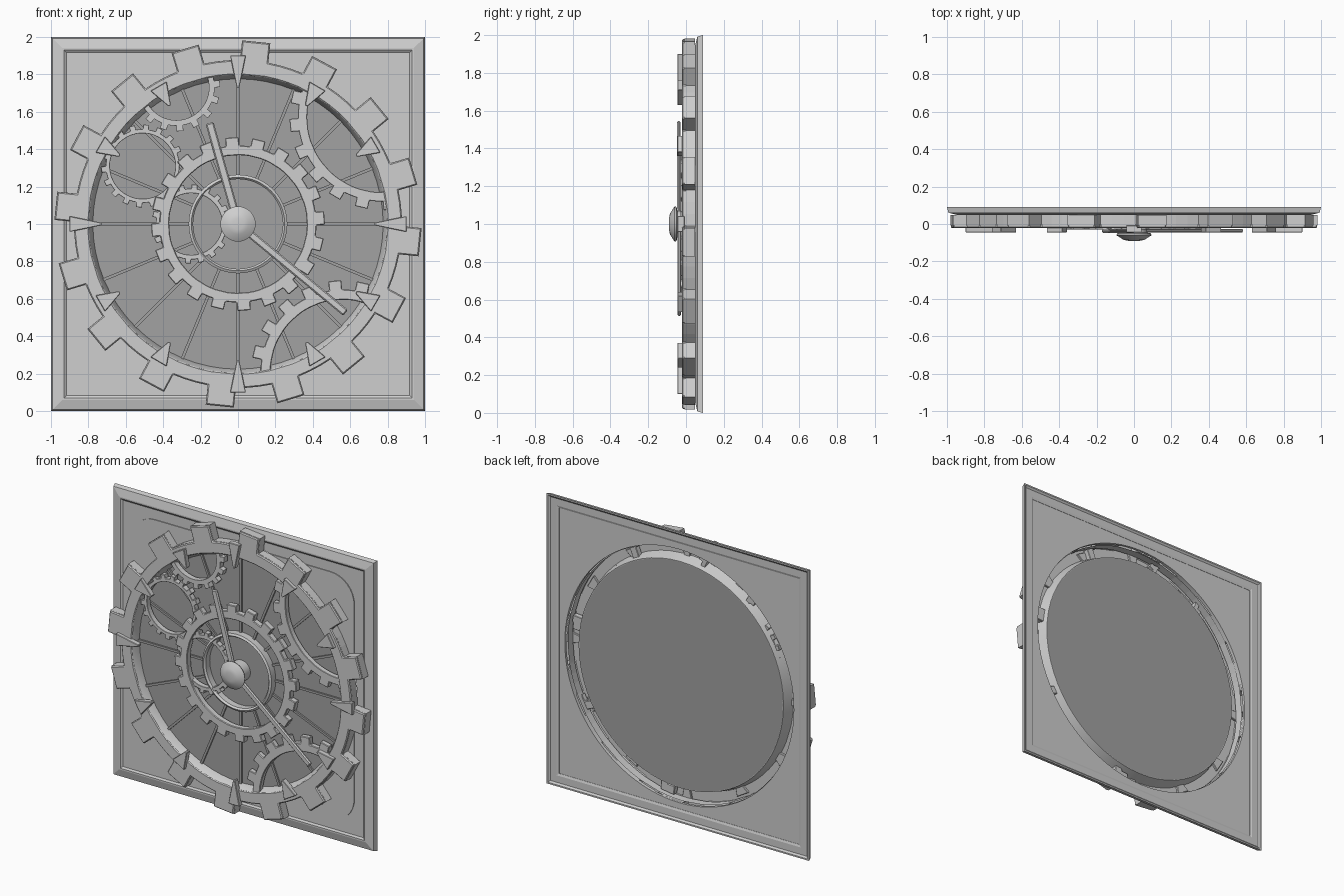
import bpy, bmesh
from math import sin, cos, pi, radians, hypot, sqrt, atan2

if "Cube" in bpy.data.objects:
    bpy.data.objects.remove(bpy.data.objects["Cube"])


def material(name, value):
    m = bpy.data.materials.new(name)
    m.use_nodes = True
    col = (value, value, value, 1)
    m.diffuse_color = col
    m.node_tree.nodes["Principled BSDF"].inputs["Base Color"].default_value = col
    return m


LIGHT = material("light grey", 0.62)
DARK = material("dark grey", 0.36)
CZ = 1.0            # height of the dial centre
CLIP = 0.86         # side gears end under the outer ring


def finish(name, bm, mat, bevel=0, smooth=False):
    bmesh.ops.recalc_face_normals(bm, faces=bm.faces)
    me = bpy.data.meshes.new(name)
    bm.to_mesh(me)
    bm.free()
    me.materials.append(mat)
    ob = bpy.data.objects.new(name, me)
    bpy.context.collection.objects.link(ob)
    if bevel:
        mod = ob.modifiers.new("bevel", 'BEVEL')
        mod.width = bevel
        mod.segments = 1
        mod.limit_method = 'ANGLE'
        mod.angle_limit = radians(40)
    if smooth:
        bpy.ops.object.select_all(action='DESELECT')
        ob.select_set(True)
        bpy.context.view_layer.objects.active = ob
        bpy.ops.object.shade_smooth_by_angle(angle=radians(30))
    return ob


def lathe(name, profile, sides, mat, start=0.0, closed=False, smooth=True):
    """Turn (radius, y) points around the dial axis."""
    bm = bmesh.new()
    loops = []
    for r, y in profile:
        loops.append([bm.verts.new((r * cos(start + 2 * pi * i / sides), y,
                                    CZ + r * sin(start + 2 * pi * i / sides)))
                      for i in range(sides)])
    pairs = list(zip(loops, loops[1:]))
    if closed:
        pairs.append((loops[-1], loops[0]))
    else:
        bm.faces.new(loops[0])
        bm.faces.new(loops[-1])
    for a, b in pairs:
        for i in range(sides):
            j = (i + 1) % sides
            bm.faces.new((a[i], a[j], b[j], b[i]))
    return finish(name, bm, mat, smooth=smooth)


def prism(name, pts, y0, y1, mat, angle=0.0, bevel=0):
    """Extrude an (along, across) outline turned by an angle about the centre."""
    bm = bmesh.new()
    c, s = cos(angle), sin(angle)
    rows = [[bm.verts.new((u * c - v * s, y, CZ + u * s + v * c)) for u, v in pts]
            for y in (y0, y1)]
    n = len(pts)
    for row in rows:
        bm.faces.new(row)
    for i in range(n):
        j = (i + 1) % n
        bm.faces.new((rows[0][i], rows[0][j], rows[1][j], rows[1][i]))
    return finish(name, bm, mat, bevel)


def gear(name, cx, cz, r_in, root, tip, teeth, width, y0, y1,
         phase=0.0, bevel=0.005, clip=None, back=True):
    """Toothed ring; with clip, it is trimmed to a circle about the dial."""
    outline = []
    for k in range(teeth):
        a = radians(phase) + 2 * pi * k / teeth
        step = 2 * pi / teeth
        hr, ht = width / 2 / root, width / 2 / tip
        outline += [(a - hr, root), (a - ht, tip), (a + ht, tip), (a + hr, root)]
        gap = step - 2 * hr
        outline += [(a + hr + gap * f, root) for f in (1 / 3, 2 / 3)]

    def point(a, r):
        x, z = cx + r * cos(a), cz + r * sin(a)
        d = hypot(x, z)
        k = clip / d if clip and d > clip else 1
        return x * k, z * k, k < 1

    bm = bmesh.new()
    cols = []
    for a, r in outline:
        (ix, iz, cut), (ox, oz, _) = point(a, r_in), point(a, r)
        cols.append((cut, [bm.verts.new((x, y, CZ + z)) for x, z, y in
                           ((ix, iz, y1), (ix, iz, y0), (ox, oz, y0), (ox, oz, y1))]))
    for i, (cut, p) in enumerate(cols):
        cut2, q = cols[(i + 1) % len(cols)]
        if cut and cut2:
            continue
        for e in range(4 if back else 3):
            f = (e + 1) % 4
            bm.faces.new((p[e], p[f], q[f], q[e]))
    loose = [v for v in bm.verts if not v.link_faces]
    bmesh.ops.delete(bm, geom=loose, context='VERTS')
    return finish(name, bm, LIGHT, bevel)


# Square frame, sloping forward to the panel, with a thin wall turned back
frame = [(1.0, 0.09), (0.992, 0.06), (0.94, 0.047), (0.93, 0.047), (0.915, 0.058),
         (0.915, 0.075), (0.93, 0.08), (0.978, 0.08), (0.99, 0.09)]
lathe("frame", [(r * sqrt(2), y) for r, y in frame], 4, LIGHT, pi / 4, True, False)

# Panel and rounded inset plate, each with a round opening
cutter = lathe("opening_cutter", [(0.873, -0.2), (0.873, 0.2)], 96, LIGHT)
cutter.hide_render = True
cutter.hide_viewport = True
rounded = []
for k, (sx, sz) in enumerate(((1, 1), (-1, 1), (-1, -1), (1, -1))):
    for i in range(9):
        a = pi / 2 * (k + i / 8)
        rounded.append((sx * 0.67 + 0.18 * cos(a), sz * 0.67 + 0.18 * sin(a)))
square = [(0.925, 0.925), (-0.925, 0.925), (-0.925, -0.925), (0.925, -0.925)]
for ob in (prism("panel", square, 0.056, 0.073, LIGHT),
           prism("inset_plate", rounded, 0.05, 0.06, LIGHT)):
    mod = ob.modifiers.new("opening", 'BOOLEAN')
    mod.object = cutter
    mod.operation = 'DIFFERENCE'
    mod.solver = 'EXACT'

# Dial disc with radial ribs
lathe("dial_disc", [(0.777, 0.054), (0.777, 0.035)], 64, DARK)
for k in range(16):
    prism("dial_rib", [(0.25, -0.008), (0.78, -0.008), (0.78, 0.008), (0.25, 0.008)],
          0.024, 0.038, DARK, k * pi / 8)

# Outer toothed ring, hollow behind, with a tapered inner wall down to the disc
gear("outer_ring", 0, 0, 0.797, 0.876, 0.98, 16, 0.15, -0.022, 0.0,
     16.8, 0.006, back=False)
gear("outer_ring_skirt", 0, 0, 0.868, 0.877, 0.982, 16, 0.152, -0.008, 0.048,
     16.8, 0, back=False)
lathe("ring_inner_wall", [(0.799, -0.018), (0.776, 0.03), (0.776, 0.054),
                          (0.781, 0.054), (0.803, -0.018)],
      64, LIGHT, closed=True)

# Central gear and the thin ring inside it
gear("central_gear", 0, 0, 0.368, 0.42, 0.465, 20, 0.072, -0.03, 0.012, 4)
lathe("thin_ring", [(0.24, 0.036), (0.24, -0.008), (0.25, -0.02),
                    (0.264, -0.012), (0.264, 0.036)], 48, LIGHT, closed=True)

# Side gears: centre x, centre z, inner, root and tip radius, teeth, tooth width
side_gears = {
    "upper_left_gear": (0.77, 0.57, 0.40, 0.45, 0.495, 20, 0.07),
    "lower_left_gear": (0.56, -0.79, 0.385, 0.44, 0.49, 20, 0.07),
    "top_gear": (-0.33, 0.73, 0.175, 0.205, 0.235, 16, 0.036),
    "upper_right_gear": (-0.51, 0.31, 0.175, 0.197, 0.222, 18, 0.032),
    "inner_small_gear": (-0.25, 0.0, 0.165, 0.19, 0.212, 18, 0.032),
}
for name, spec in side_gears.items():
    gear(name, *spec, -0.014, 0.024, 5, 0.004, CLIP)

# Twelve hour wedges, long at the quarters
for k in range(12):
    outer, half = (0.9, 0.042) if k % 3 == 0 else (0.85, 0.05)
    prism("hour_wedge", [(outer, -half), (outer, half), (0.73, 0.007), (0.73, -0.007)],
          -0.046, -0.008, LIGHT, k * pi / 6, 0.003)

# Hands
for name, x, z, half, y in (("hour_hand", -0.152, 0.54, 0.022, -0.048),
                            ("minute_hand", 0.575, -0.475, 0.02, -0.046)):
    length = hypot(x, z)
    prism(name, [(0, -half), (length, -half), (length, half), (0, half)],
          y, y + 0.02, LIGHT, atan2(z, x), 0.007)

# Domed hub on a stem
lathe("hub", [(0.07, 0.036), (0.07, -0.046), (0.09, -0.05), (0.094, -0.06),
              (0.055, -0.085), (0.03, -0.09)], 32, LIGHT)
